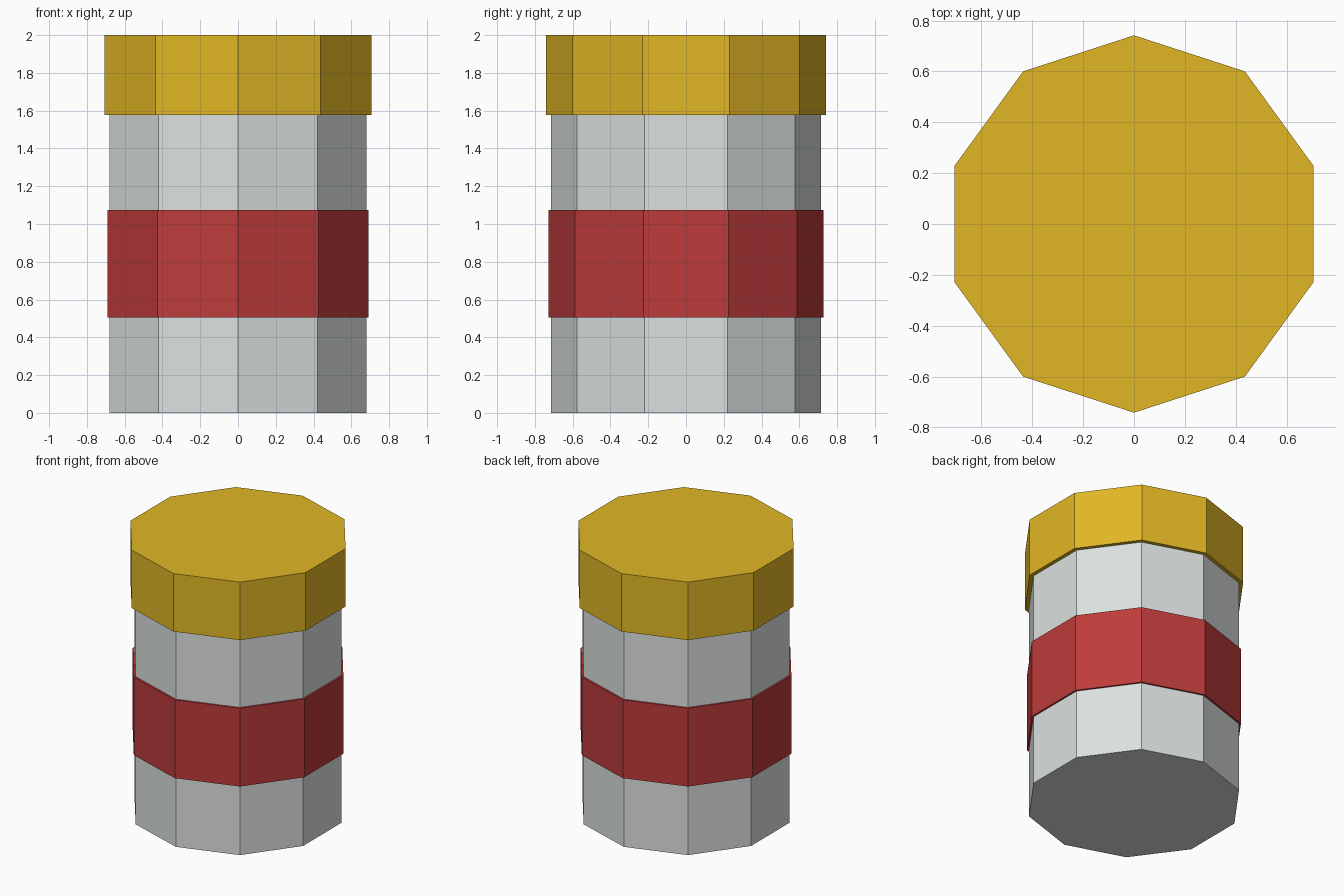
import bpy, bmesh, math

if "Cube" in bpy.data.objects:
    bpy.data.objects.remove(bpy.data.objects["Cube"])

SIDES = 10


def material(name, rgb):
    m = bpy.data.materials.new(name)
    m.diffuse_color = (*rgb, 1.0)
    m.use_nodes = True
    m.node_tree.nodes["Principled BSDF"].inputs["Base Color"].default_value = m.diffuse_color
    return m


def prism(name, radius, z0, z1, mat):
    """Closed ten-sided drum with a corner pointing along +y."""
    bm = bmesh.new()
    rings = []
    for z in (z0, z1):
        ring = []
        for i in range(SIDES):
            a = math.pi / 2 + math.tau * i / SIDES
            ring.append(bm.verts.new((radius * math.cos(a), radius * math.sin(a), z)))
        rings.append(ring)
    low, high = rings
    bm.faces.new(low[::-1])
    bm.faces.new(high)
    for i in range(SIDES):
        j = (i + 1) % SIDES
        bm.faces.new((low[i], low[j], high[j], high[i]))
    me = bpy.data.meshes.new(name)
    bm.to_mesh(me)
    bm.free()
    me.materials.append(mat)
    ob = bpy.data.objects.new(name, me)
    bpy.context.collection.objects.link(ob)
    return ob


grey = material("light grey", (0.71, 0.75, 0.74))
red = material("red", (0.51, 0.044, 0.044))
gold = material("gold", (0.75, 0.47, 0.018))

# Can body, label band and lid
prism("body", 0.714, 0.0, 1.6, grey)
prism("label_band", 0.727, 0.505, 1.075, red)
prism("lid", 0.742, 1.578, 2.0, gold)
